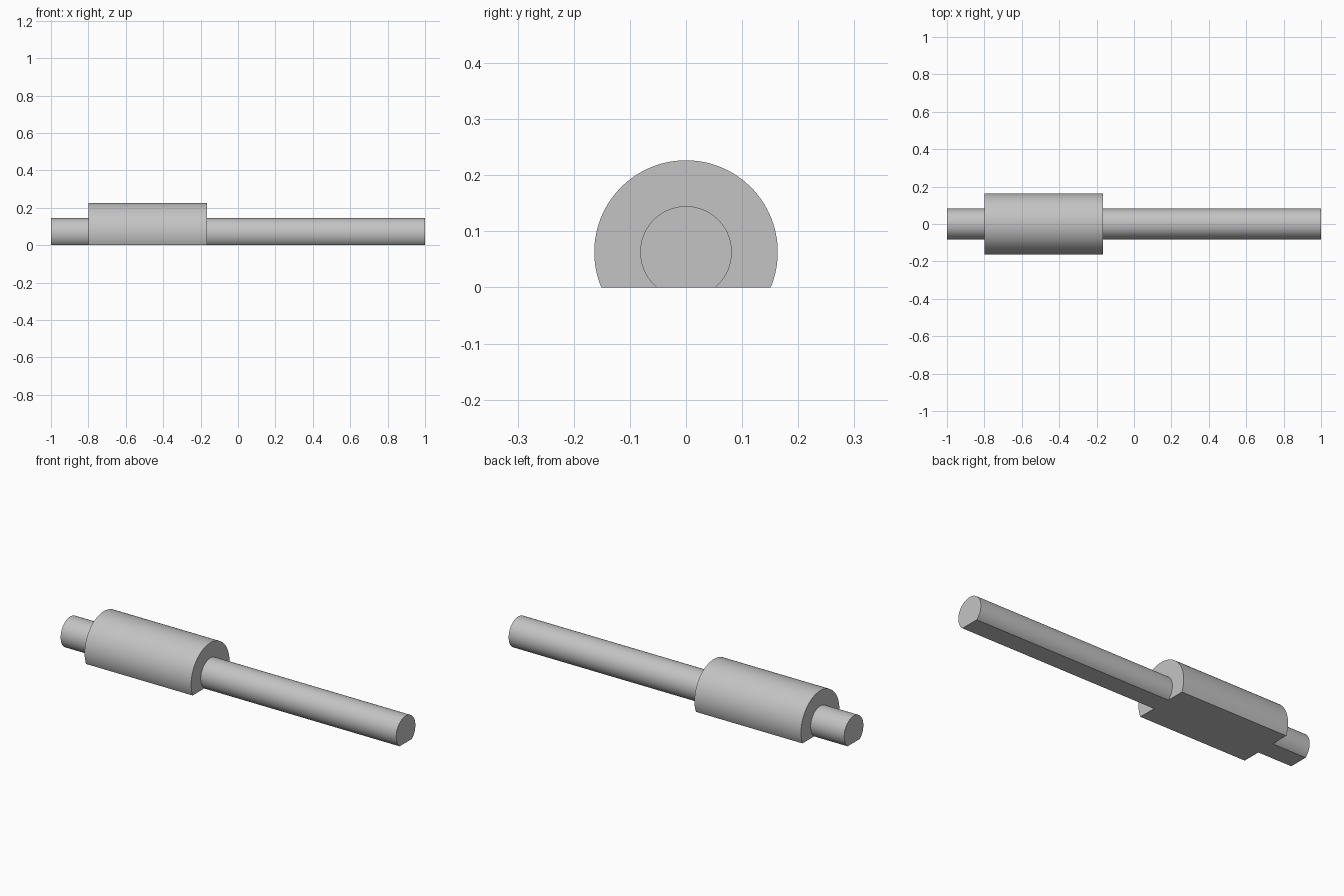
import bpy
import bmesh
import math

cube = bpy.data.objects.get("Cube")
if cube:
    bpy.data.objects.remove(cube, do_unlink=True)

AXIS_Z = 0.063      # height of the shaft axis above the flat underside
SHAFT_R = 0.0817
COLLAR_R = 0.1635
SEGMENTS = 72

steel = bpy.data.materials.new("light_grey")
steel.use_nodes = True
steel.diffuse_color = (0.55, 0.55, 0.55, 1)
steel.node_tree.nodes["Principled BSDF"].inputs["Base Color"].default_value = (0.55, 0.55, 0.55, 1)


def section(bm, x, radius):
    """Circle around the axis, cut off flat at z = 0."""
    start = -math.asin(AXIS_Z / radius)
    sweep = math.pi - 2 * start
    angles = [start + sweep * i / SEGMENTS for i in range(SEGMENTS + 1)]
    return [bm.verts.new((x, radius * math.cos(a), AXIS_Z + radius * math.sin(a)))
            for a in angles]


# Stepped shaft: short stub, wide collar, long rod, all with one flat underside
bm = bmesh.new()
stations = [(-1, SHAFT_R), (-0.8, SHAFT_R), (-0.8, COLLAR_R),
            (-0.165, COLLAR_R), (-0.165, SHAFT_R), (1, SHAFT_R)]
loops = [section(bm, x, r) for x, r in stations]
for (xa, _), (xb, _), a, b in zip(stations, stations[1:], loops, loops[1:]):
    for i in range(SEGMENTS):
        bm.faces.new((a[i], a[i + 1], b[i + 1], b[i]))
    if xa != xb:                                   # flat underside
        bm.faces.new((a[-1], a[0], b[0], b[-1]))
bm.faces.new(loops[0][::-1])                       # end caps
bm.faces.new(loops[-1])
bmesh.ops.recalc_face_normals(bm, faces=bm.faces[:])

mesh = bpy.data.meshes.new("stepped_shaft")
bm.to_mesh(mesh)
bm.free()
mesh.materials.append(steel)
shaft = bpy.data.objects.new("stepped_shaft", mesh)
bpy.context.collection.objects.link(shaft)

bpy.ops.object.select_all(action="DESELECT")
shaft.select_set(True)
bpy.context.view_layer.objects.active = shaft
bpy.ops.object.shade_smooth_by_angle(angle=math.radians(30))
